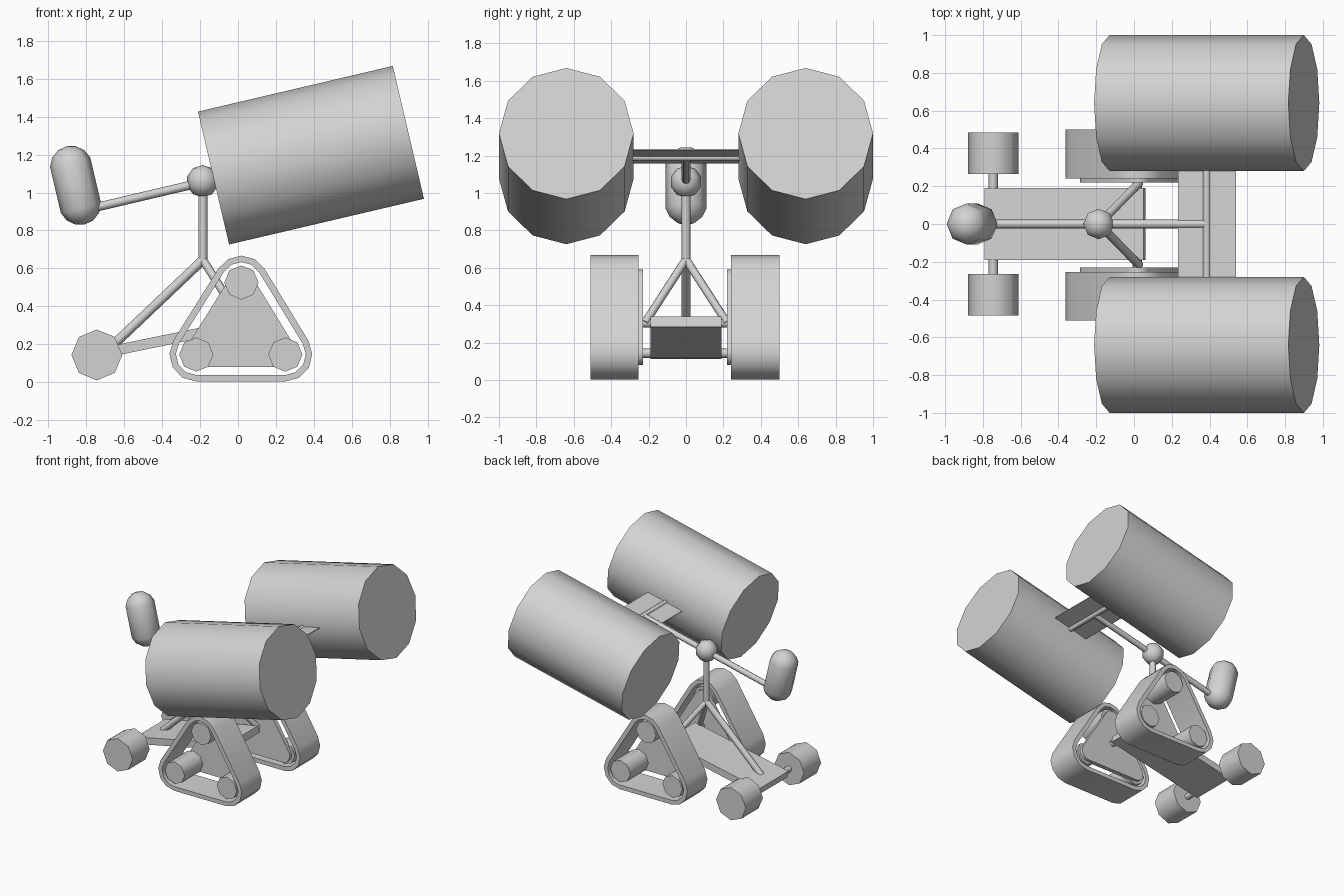
import bpy, bmesh
from math import cos, sin, radians, atan2, pi, tau
from mathutils import Vector, Matrix

old = bpy.data.objects.get("Cube")
if old:
    bpy.data.objects.remove(old, do_unlink=True)

GREY = (0.65, 0.65, 0.65, 1)
mat = bpy.data.materials.new("plain_grey")
mat.use_nodes = True
mat.diffuse_color = GREY
mat.node_tree.nodes["Principled BSDF"].inputs["Base Color"].default_value = GREY


def finish(name, bm, sharp=60):
    """Smooth faces, keep hard edges, and link the object."""
    bmesh.ops.recalc_face_normals(bm, faces=bm.faces)
    for f in bm.faces:
        f.smooth = True
    for e in bm.edges:
        e.smooth = e.calc_face_angle(pi) < radians(sharp)
    me = bpy.data.meshes.new(name)
    bm.to_mesh(me)
    bm.free()
    me.materials.append(mat)
    ob = bpy.data.objects.new(name, me)
    bpy.context.collection.objects.link(ob)
    return ob


def rod(name, a, b, r, sides=8):
    a, b = Vector(a), Vector(b)
    d = b - a
    bm = bmesh.new()
    m = Matrix.Translation((a + b) / 2) @ d.to_track_quat('Z', 'Y').to_matrix().to_4x4()
    bmesh.ops.create_cone(bm, cap_ends=True, segments=sides, radius1=r, radius2=r,
                          depth=d.length, matrix=m)
    return finish(name, bm)


def slab(name, centre, size, tilt):
    bm = bmesh.new()
    m = (Matrix.Translation(centre) @ Matrix.Rotation(-radians(tilt), 4, 'Y')
         @ Matrix.Diagonal((*size, 1)))
    bmesh.ops.create_cube(bm, size=1, matrix=m)
    return finish(name, bm)


def capsule(name, centre, r, stretch, tilt, rings):
    bm = bmesh.new()
    bmesh.ops.create_uvsphere(bm, u_segments=8, v_segments=rings, radius=r)
    for v in bm.verts:
        v.co.z += stretch if v.co.z > 0 else -stretch
    bm.transform(Matrix.Translation(centre) @ Matrix.Rotation(-radians(tilt), 4, 'Y'))
    return finish(name, bm, 75)


# Track wheel centres, counter-clockwise in x and z
HUBS = [(-0.22, 0.145), (0.25, 0.145), (0.018, 0.525)]


def rounded_triangle(r, steps=4):
    """Outline at distance r around the three track wheels."""
    pts = []
    for i, (x, z) in enumerate(HUBS):
        px, pz = HUBS[i - 1]
        nx, nz = HUBS[(i + 1) % 3]
        start = atan2(z - pz, x - px) - pi / 2
        sweep = (atan2(nz - z, nx - x) - pi / 2 - start) % tau
        for k in range(steps + 1):
            t = start + sweep * k / steps
            pts.append((x + r * cos(t), z + r * sin(t)))
    return pts


def loop(bm, pts, y):
    return [bm.verts.new((x, y, z)) for x, z in pts]


def bridge(bm, a, b):
    for i in range(len(a)):
        bm.faces.new((a[i - 1], a[i], b[i], b[i - 1]))


def track_belt(name, y0, y1):
    bm = bmesh.new()
    outer, inner = rounded_triangle(0.142), rounded_triangle(0.108)
    loops = [loop(bm, outer, y0), loop(bm, outer, y1),
             loop(bm, inner, y1), loop(bm, inner, y0)]
    for i in range(4):
        bridge(bm, loops[i - 1], loops[i])
    finish(name, bm)


def track_plate(name, y0, y1):
    bm = bmesh.new()
    pts = rounded_triangle(0.065)
    a, b = loop(bm, pts, y0), loop(bm, pts, y1)
    bridge(bm, a, b)
    bm.faces.new(a)
    bm.faces.new(b)
    finish(name, bm)


TILT = 13.2
slope = Vector((cos(radians(TILT)), 0, sin(radians(TILT))))

# Parts repeated on both sides
for side, s in (("front", -1), ("back", 1)):
    drum = Vector((0.385, s * 0.64, 1.197))
    rod(side + "_drum", drum - slope * 0.528, drum + slope * 0.528, 0.36, 12)
    rod(side + "_caster_wheel", (-0.745, s * 0.265, 0.143), (-0.745, s * 0.485, 0.143), 0.134)
    y = lambda d: s * d - 0.006
    track_belt(side + "_track_belt", y(0.247), y(0.505))
    track_plate(side + "_track_plate", y(0.225), y(0.26))
    for i, (x, z) in enumerate(HUBS):
        rod(f"{side}_track_wheel_{i + 1}", (x, y(0.25), z), (x, y(0.495), z), 0.09)
    rod(side + "_brace", (-0.185, 0, 0.645), (0.03, s * 0.22, 0.305), 0.022)

# Chassis and axles
slab("chassis_plate", (-0.365, 0, 0.225), (0.86, 0.38, 0.055), 11.6)
rod("caster_axle", (-0.745, -0.28, 0.143), (-0.745, 0.28, 0.143), 0.025)
rod("track_axle", (0.018, -0.235, 0.305), (0.018, 0.235, 0.305), 0.025)

# Mast and long brace
rod("long_brace", (-0.185, 0, 0.645), (-0.68, 0, 0.175), 0.025)
rod("mast", (-0.185, 0, 0.63), (-0.185, 0, 1.06), 0.024)
capsule("pivot_ball", (-0.187, 0, 1.06), 0.085, 0, 0, 5)

# Tilted arm with counterweight and drum carrier
pivot = Vector((-0.187, 0, 1.054))
rod("arm", pivot - slope * 0.6, pivot + slope * 0.587, 0.023)
capsule("counterweight", (-0.857, 0, 1.038), 0.112, 0.1, -TILT + 26.4, 7)
slab("carrier_plate", (0.387, 0, 1.195), (0.314, 0.6, 0.006), TILT)
rod("carrier_bar", (0.385, -0.3, 1.19), (0.385, 0.3, 1.19), 0.02)
